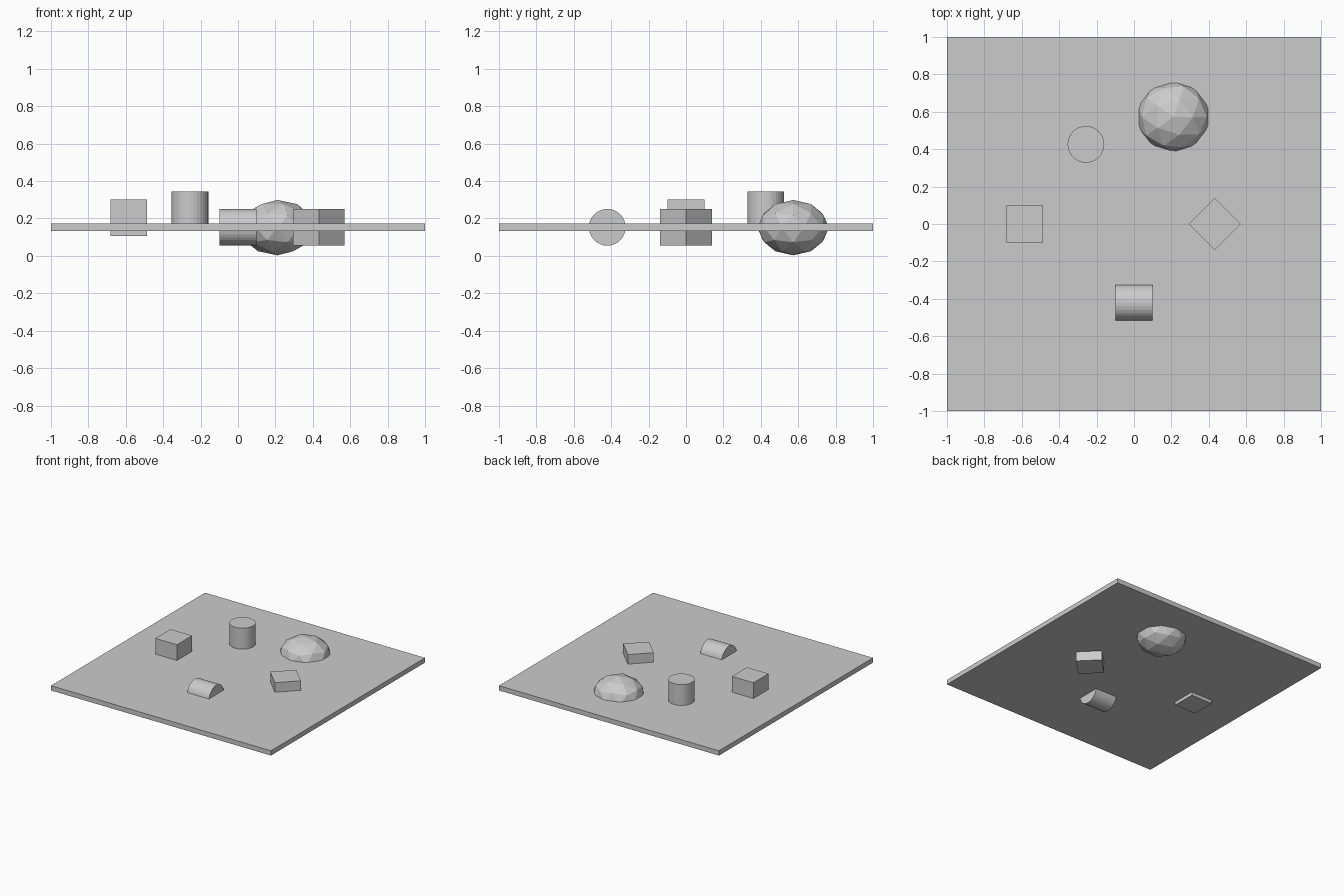
import bpy
from math import radians

if "Cube" in bpy.data.objects:
    bpy.data.objects.remove(bpy.data.objects["Cube"])

S = 0.196    # common size of the small blocks
MID = 0.153  # height of the board's centre


def box(name, loc, size, turn=0):
    bpy.ops.mesh.primitive_cube_add(size=1, location=loc, rotation=(0, 0, radians(turn)))
    ob = bpy.context.object
    ob.name = name
    ob.scale = size
    return ob


def cylinder(name, loc, rot=(0, 0, 0)):
    bpy.ops.mesh.primitive_cylinder_add(vertices=32, radius=S / 2, depth=S,
                                        location=loc, rotation=rot)
    bpy.context.object.name = name


# thin square board
box("board", (0, 0, MID), (2, 2, 0.039))

# raised cube and cube turned 45 degrees
box("raised_cube", (-0.584, 0, 0.204), (S, S, S))
box("turned_cube", (0.432, 0, MID), (S, S, S), 45)

# upright and lying cylinders
cylinder("upright_cylinder", (-0.257, 0.426, 0.246))
cylinder("lying_cylinder", (0, -0.421, MID), (0, radians(90), 0))

# flattened low-poly ball
bpy.ops.mesh.primitive_ico_sphere_add(subdivisions=2, radius=1, location=(0.211, 0.573, 0.151))
ball = bpy.context.object
ball.name = "flattened_ball"
ball.scale = (0.199, 0.191, 0.148)
